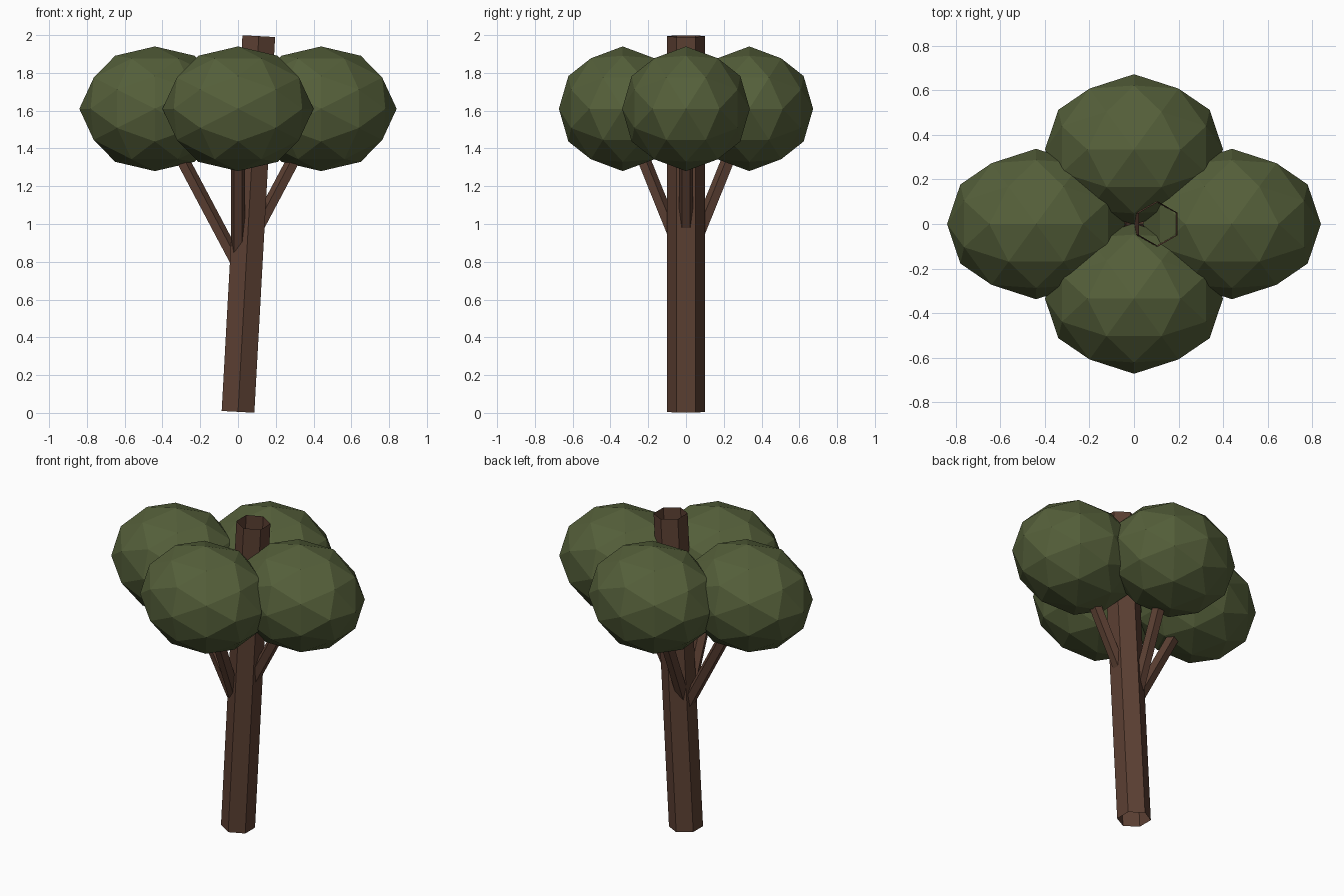
import bpy, bmesh, math
from mathutils import Vector, Matrix

if "Cube" in bpy.data.objects:
    bpy.data.objects.remove(bpy.data.objects["Cube"])


def material(name, rgb):
    mat = bpy.data.materials.new(name)
    mat.diffuse_color = (*rgb, 1)
    mat.use_nodes = True
    mat.node_tree.nodes["Principled BSDF"].inputs["Base Color"].default_value = mat.diffuse_color
    return mat


def add_object(name, bm, mat):
    mesh = bpy.data.meshes.new(name)
    bm.to_mesh(mesh)
    bm.free()
    mesh.materials.append(mat)
    obj = bpy.data.objects.new(name, mesh)
    bpy.context.collection.objects.link(obj)
    return obj


def open_tube(name, start, end, radius, sides, mat):
    """Uncapped prism running from start to end."""
    start, end = Vector(start), Vector(end)
    axis = end - start
    bm = bmesh.new()
    bmesh.ops.create_cone(bm, cap_ends=False, segments=sides, radius1=radius,
                          radius2=radius, depth=axis.length)
    turn = axis.to_track_quat('Z', 'Y').to_matrix().to_4x4()
    bm.transform(Matrix.Translation((start + end) / 2) @ turn)
    return add_object(name, bm, mat)


bark = material("bark", (0.107, 0.051, 0.033))
leaves = material("leaves", (0.09, 0.115, 0.042))

# Leaning hexagonal trunk, open at both ends
bm = bmesh.new()
lean = math.atan2(0.11, 1.99)
bmesh.ops.create_cone(bm, cap_ends=False, segments=6, radius1=0.1, radius2=0.1,
                      depth=1.992)
bm.transform(Matrix.Translation((0.055, 0, 1.0)) @ Matrix.Rotation(lean, 4, 'Y'))
add_object("trunk", bm, bark)

# Four branches, each carrying a faceted foliage clump
clumps = {"left": (-0.44, 0), "right": (0.44, 0),
          "front": (0, -0.335), "back": (0, 0.335)}
for side, (x, y) in clumps.items():
    centre = Vector((x, y, 1.61))
    open_tube(side + "_branch", (0, 0, 0.78), centre, 0.038, 5, bark)

    # Icosphere turned so its two-fold axes line up with x, y and z
    bm = bmesh.new()
    bmesh.ops.create_icosphere(bm, subdivisions=2, radius=1)
    align = Matrix.Rotation(-math.atan(2) / 2, 4, 'Y')
    size = Matrix.Diagonal((0.4, 0.338, 0.33, 1))
    bm.transform(Matrix.Translation(centre) @ size @ align)
    add_object(side + "_foliage", bm, leaves)
